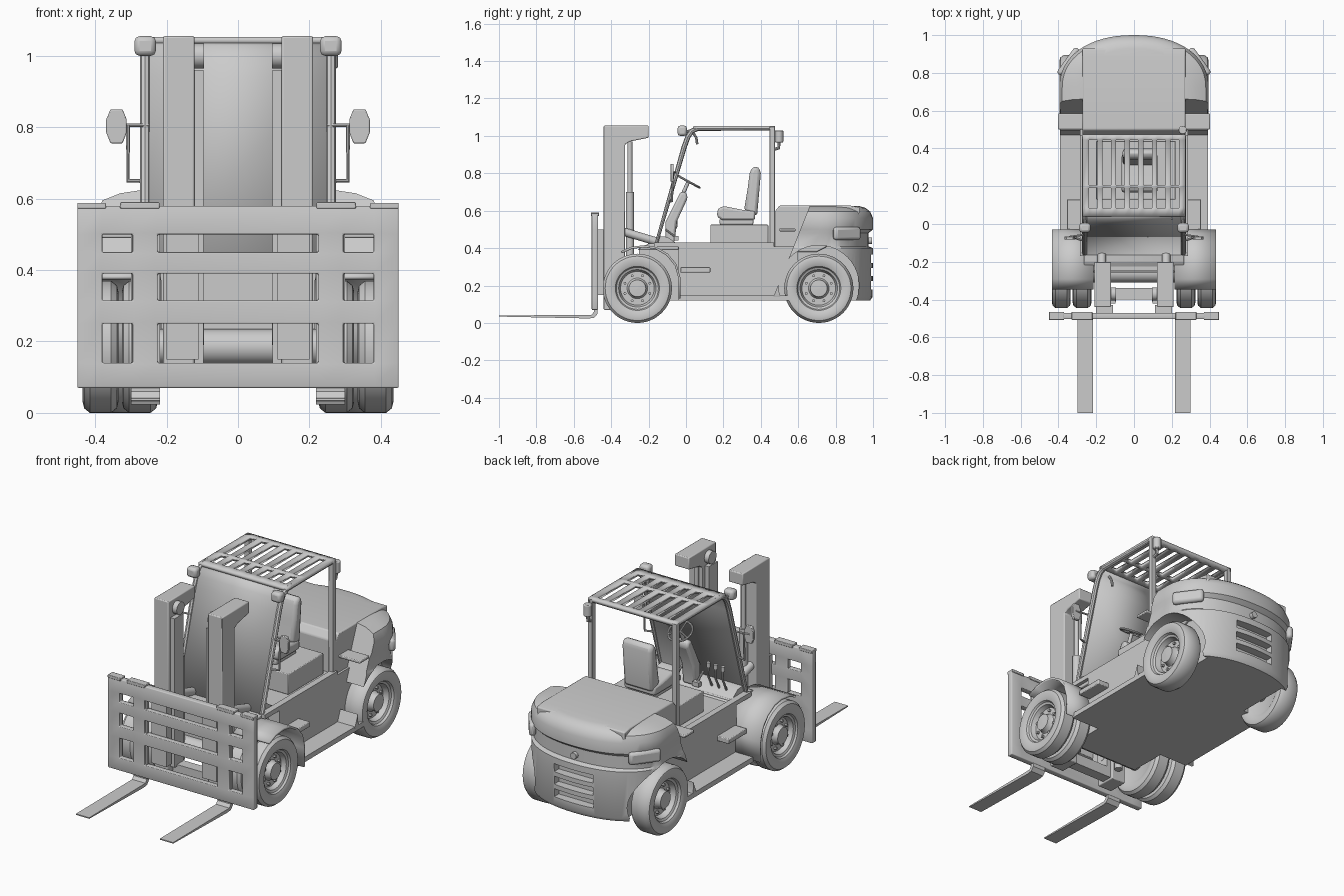
import bpy, bmesh
from math import sin, cos, pi, radians
from mathutils import Matrix, Vector

if "Cube" in bpy.data.objects:
    bpy.data.objects.remove(bpy.data.objects["Cube"])


def finish(name, bm, mirror=False, bevel=0.0, thick=0.0):
    bmesh.ops.recalc_face_normals(bm, faces=bm.faces)
    me = bpy.data.meshes.new(name)
    bm.to_mesh(me)
    bm.free()
    ob = bpy.data.objects.new(name, me)
    bpy.context.collection.objects.link(ob)
    if thick:
        m = ob.modifiers.new("thickness", 'SOLIDIFY')
        m.thickness, m.offset = thick, 0
    if bevel:
        m = ob.modifiers.new("bevel", 'BEVEL')
        m.width, m.segments, m.limit_method = bevel, 2, 'ANGLE'
    if mirror:
        ob.modifiers.new("mirror", 'MIRROR')
    return ob


def loft(name, rings, **kw):
    """Skin closed rings of points and cap both ends."""
    bm = bmesh.new()
    vs = [[bm.verts.new(p) for p in r] for r in rings]
    n = len(rings[0])
    for a, b in zip(vs, vs[1:]):
        for i in range(n):
            bm.faces.new((a[i], a[(i + 1) % n], b[(i + 1) % n], b[i]))
    bm.faces.new(vs[0])
    bm.faces.new(vs[-1])
    return finish(name, bm, **kw)


def prism(name, yz, x0, x1, **kw):
    return loft(name, [[(x, y, z) for y, z in yz] for x in (x0, x1)], **kw)


def box(name, x0, x1, y0, y1, z0, z1, **kw):
    return prism(name, [(y0, z0), (y1, z0), (y1, z1), (y0, z1)], x0, x1, **kw)


def sheet(name, yz, x0, x1, thick, **kw):
    bm = bmesh.new()
    vs = [(bm.verts.new((x0, y, z)), bm.verts.new((x1, y, z))) for y, z in yz]
    for a, b in zip(vs, vs[1:]):
        bm.faces.new((a[0], a[1], b[1], b[0]))
    return finish(name, bm, thick=thick, **kw)


def grille(name, us, vs, hole, place, thick, **kw):
    """Plate made of grid cells with some cells left open."""
    bm = bmesh.new()
    g = [[bm.verts.new(place(u, v)) for v in vs] for u in us]
    for i in range(len(us) - 1):
        for j in range(len(vs) - 1):
            if not hole(i, j):
                bm.faces.new((g[i][j], g[i + 1][j], g[i + 1][j + 1], g[i][j + 1]))
    return finish(name, bm, thick=thick, **kw)


def cyl(name, p, q, r, n=20, **kw):
    p, q = Vector(p), Vector(q)
    rot = (q - p).to_track_quat('Z', 'Y')
    ring = [rot @ Vector((r * cos(2 * pi * i / n), r * sin(2 * pi * i / n), 0)) for i in range(n)]
    return loft(name, [[p + v for v in ring], [q + v for v in ring]], **kw)


def tube(name, pts, r, mirror=False, cyclic=False, res=2):
    cu = bpy.data.curves.new(name, 'CURVE')
    cu.dimensions, cu.bevel_depth, cu.bevel_resolution, cu.use_fill_caps = '3D', r, res, True
    s = cu.splines.new('POLY')
    s.points.add(len(pts) - 1)
    for sp, p in zip(s.points, pts):
        sp.co = (*p, 1)
    s.use_cyclic_u = cyclic
    tmp = bpy.data.objects.new(name, cu)
    bm = bmesh.new()
    bpy.context.collection.objects.link(tmp)
    bm.from_mesh(tmp.to_mesh())
    bpy.data.objects.remove(tmp)
    return finish(name, bm, mirror=mirror)


def wheel(name, x, y, hw, R=0.185, n=48):
    prof = [(.001, -.7), (.11, -.7), (.12, -.8), (.155, -1), (.172, -.92), (R, -.6), (R, .6), (.172, .92),
            (.155, 1), (.125, .85), (.118, .8), (.112, .6), (.1, .5), (.09, 0), (.055, 0), (.05, .1), (.045, .6), (.001, .65)]
    loft(name, [[(x + h * hw, y + r * cos(2 * pi * i / n), R + r * sin(2 * pi * i / n)) for i in range(n)]
                for r, h in prof], mirror=True)


def bolts(name, x, y, r, R=0.185):
    for i in range(8):
        a = 2 * pi * (i + .5) / 8
        c = (y + r * cos(a), R + r * sin(a))
        cyl(name, (x, *c), (x + .014, *c), .008, 6, mirror=True)


# wheels: twin front pair, single rear pair
wheel("front_outer_wheel", .385, -.26, .05)
wheel("front_inner_wheel", .275, -.26, .05)
wheel("rear_wheel", .335, .71, .06)
bolts("front_wheel_bolt", .383, -.26, .072)
bolts("rear_wheel_bolt", .333, .71, .072)
cyl("front_axle", (-.3, -.26, .185), (.3, -.26, .185), .05)
cyl("rear_axle", (-.3, .71, .185), (.3, .71, .185), .04)

# load backrest and carriage
grille("backrest", [-.45, -.38, -.295, -.225, .225, .295, .38, .45],
       [.07, .14, .25, .315, .39, .45, .50, .58],
       lambda i, j: i in (1, 3, 5) and j in (1, 3, 5), lambda u, v: (u, -.487, v), .034, bevel=.004)
box("backrest_hook", .22, .33, -.508, -.465, .572, .59, mirror=True, bevel=.003)
box("backrest_end_cap", .37, .45, -.508, -.465, .572, .588, mirror=True, bevel=.003)
box("carriage_bracket", .11, .2, -.475, -.43, .15, .5, mirror=True)

# forks
prism("fork", [(-1, .034), (-.52, .024), (-.49, .028), (-.472, .05), (-.472, .5), (-.492, .5),
               (-.492, .06), (-.505, .043), (-1, .04)], .218, .3, mirror=True)

# mast
prism("mast_post", [(-.44, .07), (-.325, .07), (-.325, .955), (-.3, .97), (-.2, .99), (-.2, 1.055), (-.44, 1.055)],
      .122, .21, mirror=True, bevel=.005)
box("mast_inner_rail", .097, .123, -.42, -.34, .13, .96, mirror=True)
box("mast_lower_crossbar", -.125, .125, -.40, -.34, .08, .14)
cyl("mast_top_roller", (.095, -.37, 1.0), (.125, -.37, 1.0), .035, mirror=True)
cyl("mast_low_roller", (.095, -.38, .22), (.12, -.38, .22), .03, mirror=True)
cyl("lift_cylinder", (.145, -.3, .12), (.145, -.3, .7), .022, mirror=True)
cyl("lift_rod", (.145, -.3, .7), (.145, -.3, .97), .013, mirror=True)
cyl("tilt_cylinder", (.17, -.34, .49), (.17, -.14, .43), .022, mirror=True)

# chassis
box("chassis_tub", -.285, .285, -.04, .6, .12, .41)
box("front_chassis", -.215, .215, -.25, -.03, .12, .41)
prism("cowl", [(-.26, .39), (-.04, .39), (-.04, .425), (-.2, .425)], -.265, .265, bevel=.005)
box("running_board", -.392, .392, -.04, .56, .12, .148)
box("cab_step", .27, .355, -.03, .13, .27, .298, mirror=True, bevel=.004)
sheet("front_fender", [(-.345, .378), (-.29, .402), (-.22, .41), (-.16, .4), (-.1, .365), (-.055, .31),
                       (-.035, .24), (-.035, .13)], .215, .435, .012, mirror=True)

# counterweight: stacked rounded plan outlines, leaning front edge
def outline(z, w, yr):
    yf = .46 + .4 * (z - .12)
    e = 2 / 2.2
    arc = []
    for i in range(33):
        a = pi * i / 32
        c = cos(a)
        arc.append(((1 if c > 0 else -1) * w * abs(c) ** e, .72 + (yr - .72) * max(0, sin(a)) ** e, z))
    return [(w, yf, z)] + arc + [(-w, yf, z)]


body = loft("counterweight", [outline(*l) for l in (
    (.12, .385, .985), (.14, .393, .998), (.40, .393, 1.0), (.41, .388, .975), (.48, .388, .975), (.50, .395, 1.0),
    (.56, .395, 1.0), (.595, .38, .985), (.615, .33, .96), (.624, .27, .93))])
cutters = [cyl("arch_cut", (s * .255, .71, .2), (s * .6, .71, .2), .215, 40) for s in (-1, 1)]
cutters += [box("vent_cut", -.12, .12, .95, 1.1, z, z + .045) for z in (.18, .25, .32)]
bpy.context.view_layer.objects.active = body
for c in cutters:
    m = body.modifiers.new("cut", 'BOOLEAN')
    m.object, m.solver = c, 'EXACT'
    bpy.ops.object.modifier_apply(modifier=m.name)
    bpy.data.objects.remove(c)
prism("hood", [(.47, .38), (.47, .59), (.5, .627), (.88, .627), (.93, .618), (.93, .5), (.7, .38)], -.272, .272, bevel=.006)
lamp = box("tail_lamp", -.085, .085, -.018, .018, -.035, .035, bevel=.015)
lamp.data.transform(Matrix.Translation((.347, .86, .478)) @ Matrix.Rotation(radians(126), 4, 'Z'))
lamp.modifiers.new("mirror", 'MIRROR')
cyl("tow_pin", (0, .96, .44), (0, .995, .44), .018)
box("side_handle", .27, .402, .5, .585, .49, .505, mirror=True, bevel=.004)

# cab frame, windscreen and slatted roof
side = [(-.16, .42), (-.01, .94), (.01, .995), (.03, 1.025), (.06, 1.04), (.46, 1.04), (.46, .42)]
tube("cab_side_frame", [(.26, y, z) for y, z in side], .014, mirror=True, cyclic=True)
box("rear_pillar", .245, .274, .447, .475, .4, 1.05, mirror=True, bevel=.003)
box("cab_sill", .25, .285, -.17, .47, .405, .43, mirror=True)
sheet("windscreen", side[:5], -.26, .26, .01)
xs = [-.272, -.237]
for k in range(7):
    x0 = -.237 + k * .0715
    xs += [x0 + .045, x0 + .0715] if k < 6 else [x0 + .045, .272]
grille("roof_guard", xs, [.04, .085, .19, .206, .445, .475], lambda i, j: i % 2 == 1 and j in (1, 3),
       lambda u, v: (u, v, 1.043), .02)

# seat
box("seat_base", -.2, .22, .13, .44, .41, .525, bevel=.004)
box("seat_suspension", -.05, .11, .18, .36, .525, .56, bevel=.008)
prism("seat_cushion", [(.165, .57), (.19, .55), (.37, .55), (.37, .6), (.3, .605), (.2, .625), (.17, .61)], -.065, .125, bevel=.012)
prism("seat_back", [(.31, .6), (.38, .57), (.4, .8), (.39, .835), (.355, .835), (.34, .8), (.33, .72)], -.06, .12, bevel=.018)

# steering and controls
prism("steering_console", [(-.11, .43), (-.06, .43), (-.05, .54), (.01, .67), (.0, .7), (-.03, .7), (-.11, .54)], -.015, .065, bevel=.012)
cyl("steering_shaft", (.025, -.03, .66), (.025, .01, .75), .01)
C, t = Vector((.025, .015, .755)), radians(29)
rim = [C + Vector((.065 * cos(a), .065 * sin(a) * cos(t), -.065 * sin(a) * sin(t))) for a in [2 * pi * i / 32 for i in range(32)]]
tube("steering_wheel", rim, .006, cyclic=True)
for k in (3, 14, 24):
    tube("wheel_spoke", [C, rim[k]], .005)
prism("toe_board", [(-.16, .41), (-.03, .41), (-.1, .46), (-.15, .465)], -.25, .25)
for x in (-.19, -.145, -.1):
    tube("control_lever", [(x, -.09, .44), (x, -.05, .52), (x, -.055, .575)], .006)
    cyl("lever_knob", (x, -.055, .565), (x, -.055, .59), .011, 12)
for x in (-.03, .1):
    tube("pedal_arm", [(x, -.11, .5), (x, -.05, .455)], .006)
    box("pedal", x - .02, x + .02, -.065, -.04, .44, .465)

# mirrors, lamps and beacon
octagon = [(.323, .755), (.357, .755), (.369, .785), (.369, .822), (.357, .85), (.323, .85), (.312, .822), (.312, .785)]
loft("side_mirror", [[(x, y, z) for x, z in octagon] for y in (-.083, -.066)], mirror=True, bevel=.003)
tube("mirror_bracket", [(.26, -.09, .65), (.308, -.075, .65), (.308, -.07, .805)], .006, mirror=True)
tube("mirror_arm", [(.25, -.055, .805), (.345, -.068, .805)], .005, mirror=True)
box("head_lamp", .23, .29, -.045, .005, 1.0, 1.055, mirror=True, bevel=.014)
tube("lamp_bracket", [(.26, -.01, 1.02), (.26, .04, 1.03)], .008, mirror=True)
tube("inner_mirror_arm", [(.2, .03, 1.03), (.2, .055, .99), (.2, .06, .955)], .007)
cyl("beacon", (.258, .498, .965), (.258, .498, 1.03), .022, bevel=.005)
tube("beacon_bracket", [(.258, .46, .925), (.258, .495, .935), (.258, .498, .97)], .009)

# shade smooth with sharp edges kept
for ob in bpy.context.collection.objects:
    ob.select_set(ob.type == 'MESH')
bpy.context.view_layer.objects.active = body
bpy.ops.object.shade_smooth_by_angle(angle=radians(35))
